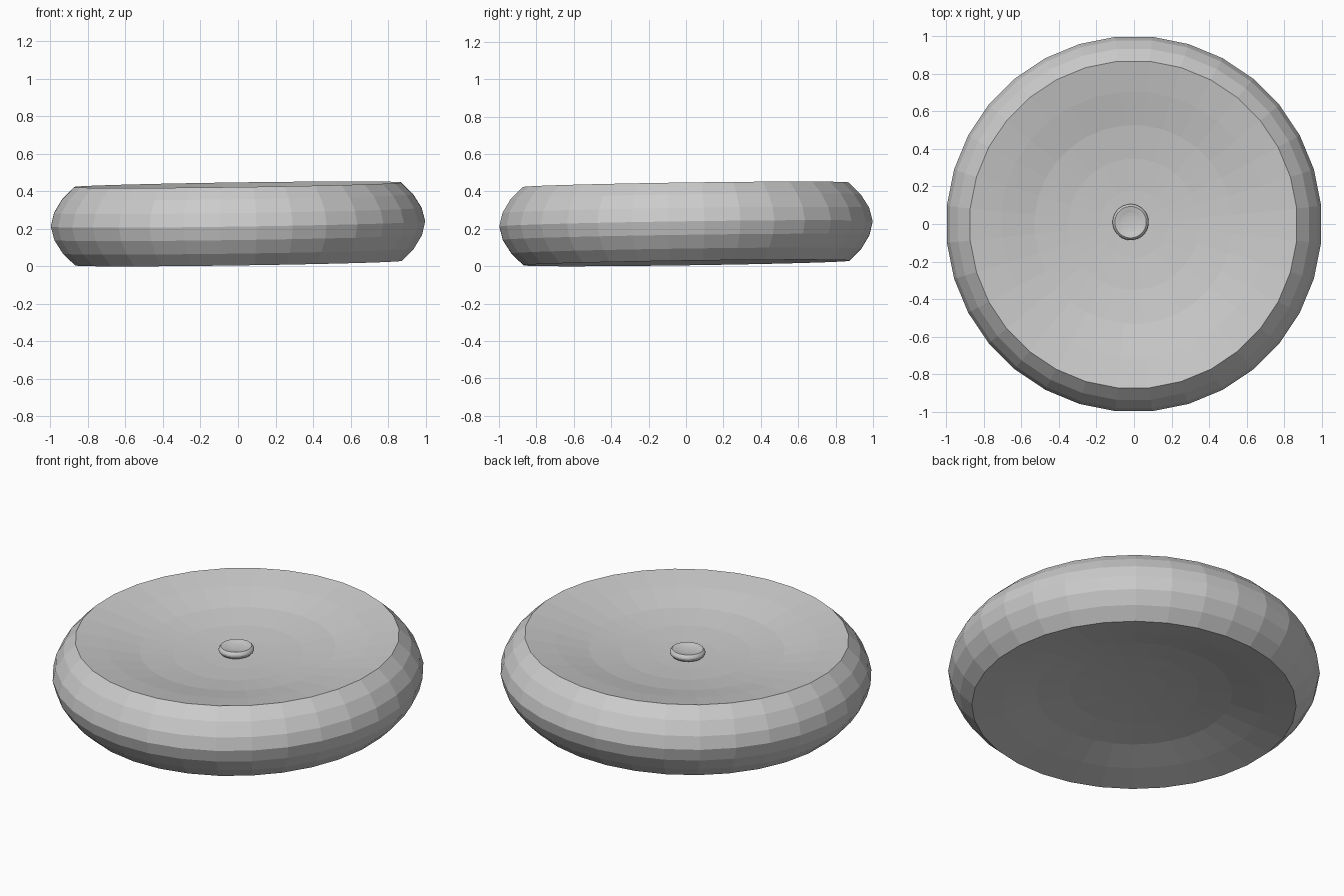
import bpy, math

if "Cube" in bpy.data.objects:
    bpy.data.objects.remove(bpy.data.objects["Cube"])

SIDES = 32
TILT = 0.0142

# right half of the cross-section: dished centre to outer equator (radius, height)
HALF = [(0.18, 0.104), (0.35, 0.114), (0.53, 0.137), (0.71, 0.178),
        (0.875, 0.209), (0.94, 0.145), (0.985, 0.072)]
PROFILE = HALF + [(1.003, 0.0)] + [(r, -h) for r, h in reversed(HALF)]
CENTRE = 0.1


def cushion(name, location, scale):
    """Lathe the dished round profile into a closed, flat-faced solid."""
    verts = [(0, 0, CENTRE), (0, 0, -CENTRE)]
    for r, h in PROFILE:
        for i in range(SIDES):
            a = 2 * math.pi * (i + 0.5) / SIDES
            verts.append((r * math.cos(a), r * math.sin(a), h))
    faces = []
    last = 2 + (len(PROFILE) - 1) * SIDES
    for i in range(SIDES):
        j = (i + 1) % SIDES
        faces.append((0, 2 + i, 2 + j))
        faces.append((1, last + j, last + i))
        for k in range(len(PROFILE) - 1):
            a, b = 2 + k * SIDES, 2 + (k + 1) * SIDES
            faces.append((a + i, b + i, b + j, a + j))
    mesh = bpy.data.meshes.new(name)
    mesh.from_pydata(verts, [], faces)
    obj = bpy.data.objects.new(name, mesh)
    bpy.context.collection.objects.link(obj)
    obj.location = location
    obj.rotation_euler = (TILT, -TILT, 0)
    obj.scale = (scale,) * 3
    return obj


# large round cushion, leaning slightly to the front left
cushion("round_cushion", (0, 0, 0.226), 1.0)

# small button resting in the dish
cushion("centre_button", (-0.018, 0.01, 0.354), 0.096)
